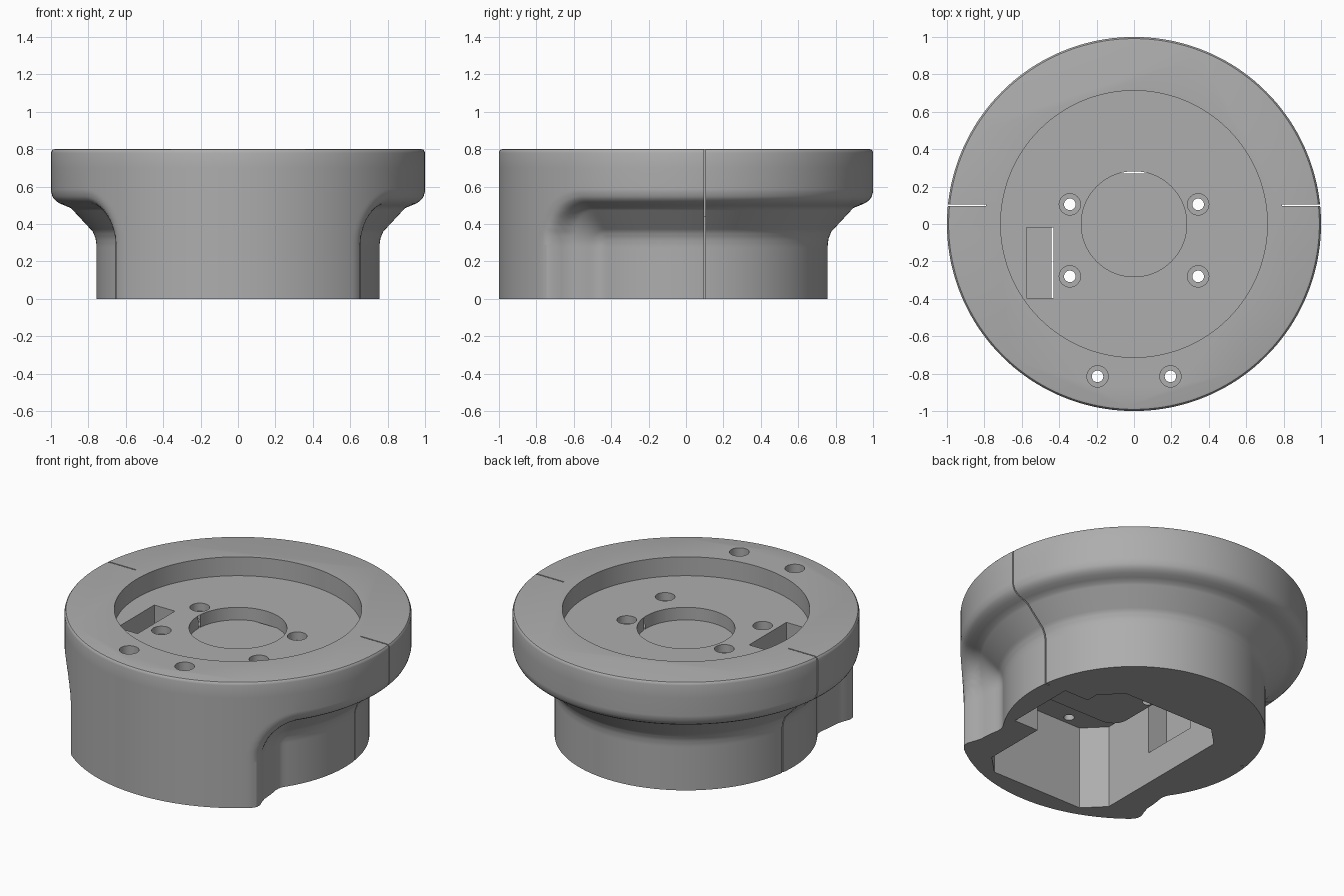
import bpy, bmesh, math

cube = bpy.data.objects.get("Cube")
if cube:
    bpy.data.objects.remove(cube, do_unlink=True)

grey = bpy.data.materials.new("plain grey")
grey.use_nodes = True
COLOUR = (0.42, 0.42, 0.42, 1)
grey.diffuse_color = COLOUR
grey.node_tree.nodes["Principled BSDF"].inputs["Base Color"].default_value = COLOUR


def add_object(name, bm):
    bmesh.ops.recalc_face_normals(bm, faces=bm.faces)
    mesh = bpy.data.meshes.new(name)
    bm.to_mesh(mesh)
    bm.free()
    mesh.materials.append(grey)
    obj = bpy.data.objects.new(name, mesh)
    bpy.context.collection.objects.link(obj)
    return obj


# Undercut: radius falls from the rim to the base with distance from the edge
RAMP = [(-.075, 1), (-.04, .99), (-.015, .965), (0, .93), (.013, .895),
        (.14, .777), (.175, .762), (.21, .757)]
EDGE_ANGLE, EDGE_Z, FILLET = .76, .5, .22


def body_radius(angle, z):
    a, b = abs(angle) - EDGE_ANGLE, EDGE_Z - z
    if a < FILLET and b < FILLET:
        d = FILLET - math.hypot(FILLET - a, FILLET - b)
    else:
        d = min(a, b)
    if d <= RAMP[0][0]:
        return 1
    for (d0, r0), (d1, r1) in zip(RAMP, RAMP[1:]):
        if d <= d1:
            return r0 + (r1 - r0) * (d - d0) / (d1 - d0)
    return RAMP[-1][1]


# Body: rings of varying radius, full width at the front and undercut elsewhere
def make_body(columns=288):
    levels = [(0, 0), (.12, 0), (.22, 0)]
    levels += [(.26 + .0125 * i, 0) for i in range(27)]
    levels += [(.7, 0), (.78, 0), (.79, .003), (.797, .009), (.8, .02)]
    bm = bmesh.new()
    rings = []
    for z, inset in levels:
        ring = []
        for i in range(columns):
            t = -math.pi + math.tau * i / columns
            r = body_radius(t, z) - inset
            ring.append(bm.verts.new((r * math.sin(t), -r * math.cos(t), z)))
        rings.append(ring)
    for low, high in zip(rings, rings[1:]):
        for i in range(columns):
            j = (i + 1) % columns
            bm.faces.new((low[i], low[j], high[j], high[i]))
    bm.faces.new(rings[0])
    bm.faces.new(rings[-1])
    return add_object("mount_body", bm)


# Cutters
def prism(name, points, z0, z1):
    bm = bmesh.new()
    low = [bm.verts.new((x, y, z0)) for x, y in points]
    high = [bm.verts.new((x, y, z1)) for x, y in points]
    bm.faces.new(low)
    bm.faces.new(high)
    n = len(points)
    for i in range(n):
        j = (i + 1) % n
        bm.faces.new((low[i], low[j], high[j], high[i]))
    obj = add_object(name, bm)
    obj.hide_render = True
    return obj


def disc(name, x, y, r, z0, z1, sides=32):
    pts = [(x + r * math.cos(math.tau * i / sides), y + r * math.sin(math.tau * i / sides))
           for i in range(sides)]
    return prism(name, pts, z0, z1)


def box(name, x0, x1, y0, y1, z0, z1):
    return prism(name, [(x0, y0), (x1, y0), (x1, y1), (x0, y1)], z0, z1)


def soft_box(name, x0, x1, y0, y1, r, z0, z1, steps=6):
    pts = []
    corners = [(x1 - r, y1 - r), (x0 + r, y1 - r), (x0 + r, y0 + r), (x1 - r, y0 + r)]
    for q, (cx, cy) in enumerate(corners):
        for k in range(steps + 1):
            t = math.pi / 2 * (q + k / steps)
            pts.append((cx + r * math.cos(t), cy + r * math.sin(t)))
    return prism(name, pts, z0, z1)


def cut(target, cutter):
    mod = target.modifiers.new("cut", 'BOOLEAN')
    mod.operation = 'DIFFERENCE'
    mod.solver = 'EXACT'
    mod.object = cutter
    bpy.context.view_layer.objects.active = target
    bpy.ops.object.modifier_apply(modifier=mod.name)
    bpy.data.objects.remove(cutter, do_unlink=True)


body = make_body()
FLOOR, CEILING, UPPER = .68, .53, .6

# Round recess and centre opening
cut(body, disc("recess_cutter", 0, 0, .713, FLOOR, .9, 128))
cut(body, disc("centre_cutter", 0, 0, .282, .4, .85, 96))

# Underside cavity with chamfered corners, side notch and raised ceiling
right = [(.32, -.87), (.44, -.75), (.44, .19), (.32, .31)]
outline = right + [(-x, y) for x, y in reversed(right)]
cut(body, prism("cavity_cutter", outline, -.1, CEILING))
cut(body, box("notch_cutter", .4, .61, -.34, .11, -.11, CEILING - .01))
cut(body, soft_box("ceiling_cutter", -.38, .38, -.62, .27, .1, .45, UPPER))

# Rectangular side slot
cut(body, box("slot_cutter", -.575, -.43, -.395, -.02, .2, .75))

# Counterbored screw holes
holes = [(.343, .105, FLOOR, .05), (.343, -.28, FLOOR, .05), (.195, -.815, .8, .18)]
for x, y, top, depth in holes:
    for side in (-1, 1):
        cut(body, disc("bore_cutter", side * x, y, .057, top - depth, .9))
        cut(body, disc("hole_cutter", side * x, y, .031, .4, .88, 24))

# Thin parting slits on both sides
for side in (-1, 1):
    cut(body, box("slit_cutter", side * .79, side * 1.1, .097, .104, -.1, .9))
    cut(body, box("low_slit_cutter", side * .72, side * .83, .0965, .1045, -.12, .44))

# Smooth curved faces, keep edges sharp
bpy.ops.object.select_all(action='DESELECT')
body.select_set(True)
bpy.context.view_layer.objects.active = body
bpy.ops.object.shade_smooth_by_angle(angle=math.radians(30))
